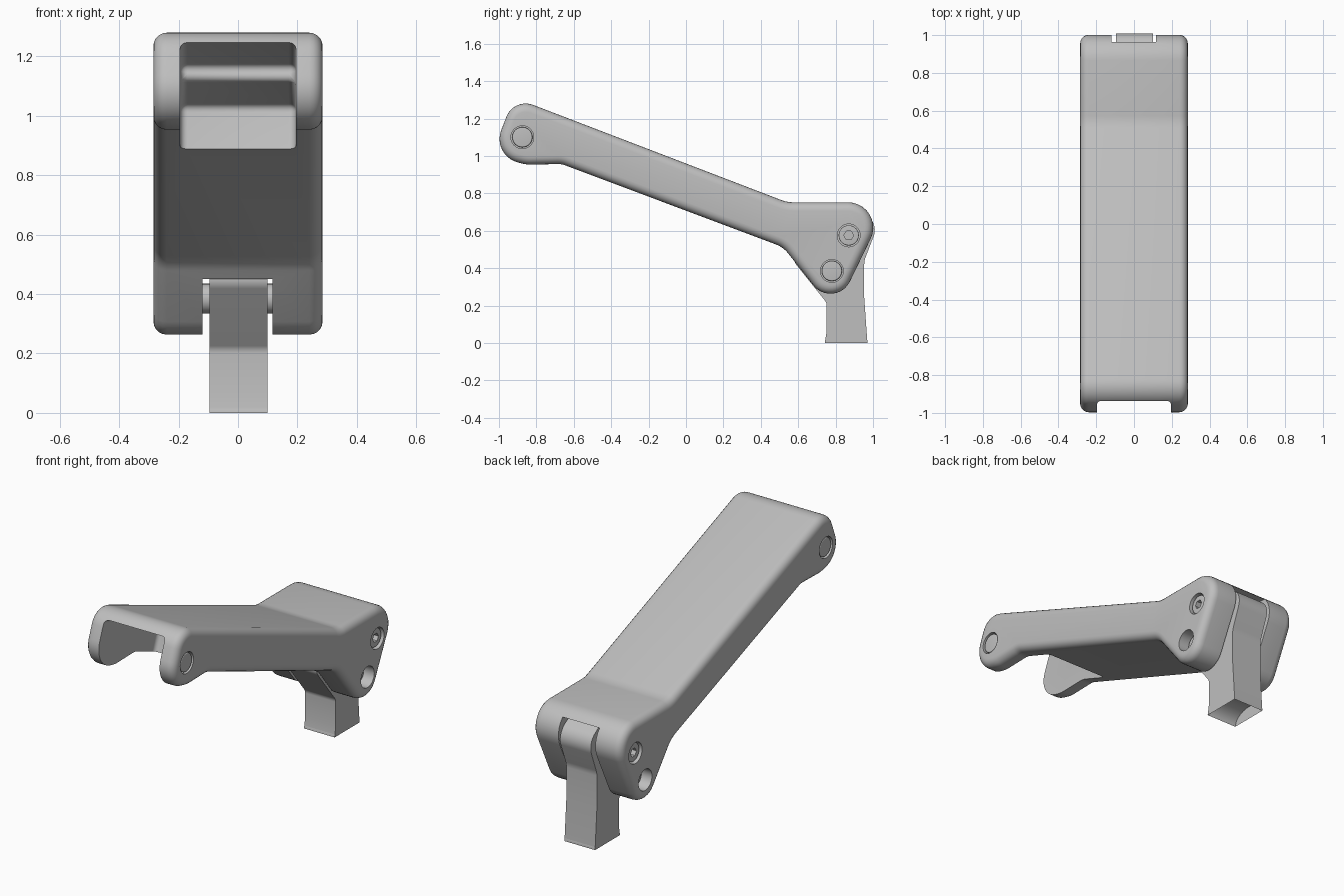
import bpy
import bmesh
import math
from mathutils import Vector

if "Cube" in bpy.data.objects:
    bpy.data.objects.remove(bpy.data.objects["Cube"])

GREY = (0.52, 0.52, 0.52, 1)
grey = bpy.data.materials.new("plain grey")
grey.use_nodes = True
grey.diffuse_color = GREY
grey.node_tree.nodes["Principled BSDF"].inputs["Base Color"].default_value = GREY


def rounded(corners, steps=10):
    """Turn (y, z, radius) corners into an outline with arcs."""
    out = []
    for i, (y, z, r) in enumerate(corners):
        p = Vector((y, z))
        a = (Vector(corners[i - 1][:2]) - p).normalized()
        b = (Vector(corners[(i + 1) % len(corners)][:2]) - p).normalized()
        if r == 0:
            out.append(p)
            continue
        half = a.angle(b) / 2
        centre = p + (a + b).normalized() * r / math.sin(half)
        start = p + a * r / math.tan(half) - centre
        end = p + b * r / math.tan(half) - centre
        total = start.angle(end)
        for k in range(steps + 1):
            t = k / steps
            out.append(centre + (start * math.sin((1 - t) * total)
                                 + end * math.sin(t * total)) / math.sin(total))
    return out


def finish(obj):
    bpy.ops.object.select_all(action='DESELECT')
    obj.select_set(True)
    bpy.context.view_layer.objects.active = obj
    bpy.ops.object.shade_smooth_by_angle(angle=math.radians(35))


def apply(obj, mod):
    bpy.context.view_layer.objects.active = obj
    bpy.ops.object.modifier_apply(modifier=mod.name)


def prism(name, outline, x0, x1, bevel=0):
    """Extrude a side outline along x, optionally rounding its rims."""
    bm = bmesh.new()
    face = bm.faces.new([bm.verts.new((x0, p[0], p[1])) for p in outline])
    moved = bmesh.ops.extrude_face_region(bm, geom=[face])["geom"]
    bmesh.ops.translate(bm, vec=(x1 - x0, 0, 0),
                        verts=[g for g in moved if isinstance(g, bmesh.types.BMVert)])
    bmesh.ops.recalc_face_normals(bm, faces=bm.faces)
    mesh = bpy.data.meshes.new(name)
    bm.to_mesh(mesh)
    bm.free()
    mesh.materials.append(grey)
    obj = bpy.data.objects.new(name, mesh)
    bpy.context.collection.objects.link(obj)
    if bevel:
        mod = obj.modifiers.new("rim", 'BEVEL')
        mod.width = bevel
        mod.segments = 5
        mod.limit_method = 'ANGLE'
        mod.angle_limit = math.radians(50)
        apply(obj, mod)
    return obj


def disc(name, y, z, r, x0, x1, sides=32, bevel=0):
    ring = [(y + r * math.cos(k * math.tau / sides),
             z + r * math.sin(k * math.tau / sides)) for k in range(sides)]
    return prism(name, ring, min(x0, x1), max(x0, x1), bevel)


def cut(obj, cutter):
    mod = obj.modifiers.new("cut", 'BOOLEAN')
    mod.operation = 'DIFFERENCE'
    mod.solver = 'EXACT'
    mod.object = cutter
    apply(obj, mod)
    bpy.data.objects.remove(cutter)


# Arm: side outline with soft rims
HALF = 0.285
arm = prism("arm_body", rounded([
    (-0.92, 1.312, 0.11), (-1.042, 1.0, 0.13), (-0.85, 0.953, 0.2),
    (-0.665, 0.957, 0.12), (0.52, 0.512, 0.15), (0.796, 0.163, 0.115),
    (1.082, 0.752, 0.135), (0.541, 0.752, 0.18)]), -HALF, HALF, 0.045)

# Front fork pocket with a stepped ceiling
cut(arm, prism("fork_cutter", [
    (-1.1, 1.3), (-0.93, 1.245), (-0.68, 1.17), (-0.70, 1.12),
    (-0.43, 1.035), (-0.485, 0.885), (-0.53, 0.75), (-1.1, 0.75)],
    -0.195, 0.195, 0.025))

# Rear slot for the link
cut(arm, prism("slot_cutter", [
    (1.1, 0.70), (0.86, 0.72), (0.74, 0.63), (0.568, 0.45), (0.45, 0.1), (1.1, 0.1)],
    -0.12, 0.117))

# Pivots on both sides: name, y, z, hole depth, inset of the pin end
PIVOTS = [("front_pin", -0.875, 1.1, 0.03, 0.004),
          ("rear_bolt", 0.87, 0.575, 0.05, 0.012),
          ("lower_pin", 0.78, 0.385, 0.09, 0.06)]
for name, y, z, depth, inset in PIVOTS:
    for side, label in ((1, "left"), (-1, "right")):
        cut(arm, disc("hole_cutter", y, z, 0.061,
                      side * (HALF - depth), side * (HALF + 0.1)))
        pin = disc(f"{name}_{label}", y, z, 0.054,
                   side * (HALF - depth - 0.02), side * (HALF - inset), bevel=0.006)
        if name == "rear_bolt":
            cut(pin, disc("socket_cutter", y, z, 0.026,
                          side * (HALF - 0.045), side * (HALF + 0.1), 6))
        finish(pin)
finish(arm)

# Link: knuckled top, straight leg, concave saddle at the foot
foot = [(0.857 + 0.115 * math.cos(a), 0.075 * math.sin(a))
        for a in [math.pi * k / 16 for k in range(17)]]
link = prism("rear_link", rounded([
    (0.97, 0, 0), (0.953, 0.24, 0), (0.953, 0.44, 0.1), (1.03, 0.64, 0.09),
    (0.87, 0.74, 0.1), (0.56, 0.455, 0.05), (0.752, 0.215, 0.04), (0.752, 0.06, 0.0),
    (0.742, 0, 0)]) + foot[-2:0:-1], -0.096, 0.1)
finish(link)

# Cross pins joining the link to the arm
for name, y, z in (("rear_axle", 0.87, 0.575), ("lower_axle", 0.78, 0.385)):
    finish(disc(name, y, z, 0.05, -0.2, 0.2))
